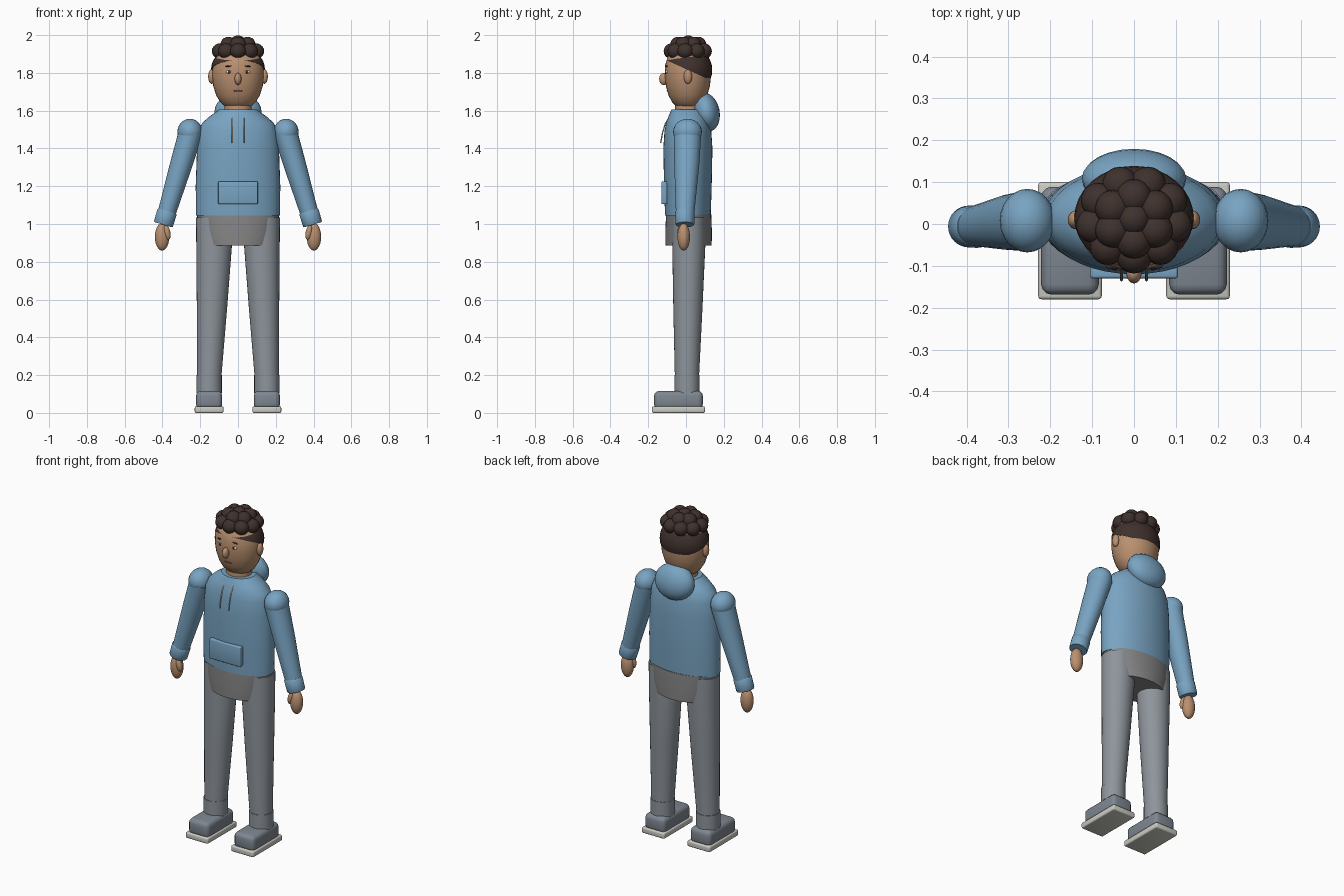
import bpy, bmesh
from math import sin, cos, tau, radians
from mathutils import Matrix, Vector

cube = bpy.data.objects.get("Cube")
if cube:
    bpy.data.objects.remove(cube, do_unlink=True)


def material(name, r, g, b):
    m = bpy.data.materials.new(name)
    m.use_nodes = True
    m.diffuse_color = (r, g, b, 1)
    bsdf = next(n for n in m.node_tree.nodes if n.type == "BSDF_PRINCIPLED")
    bsdf.inputs["Base Color"].default_value = (r, g, b, 1)
    return m


BLUE = material("hoodie blue", .19, .37, .54)
GREY = material("trouser grey", .27, .30, .33)
HIP = material("hip grey", .24, .24, .245)
SKIN = material("skin", .49, .28, .16)
HAIR = material("dark brown hair", .05, .031, .026)
SOLE = material("pale sole", .60, .60, .55)
SHOE = material("shoe slate", .21, .24, .28)
WHITE = material("eye white", .75, .75, .72)
LIP = material("lip brown", .22, .08, .06)


def finish(name, bm, mat, matrix=None):
    """Turn a bmesh into a named, smooth object with sharp creases kept."""
    if matrix:
        bm.transform(matrix)
    bmesh.ops.recalc_face_normals(bm, faces=bm.faces)
    for f in bm.faces:
        f.smooth = True
    me = bpy.data.meshes.new(name)
    bm.to_mesh(me)
    bm.free()
    me.set_sharp_from_angle(angle=radians(35))
    me.materials.append(mat)
    ob = bpy.data.objects.new(name, me)
    bpy.context.collection.objects.link(ob)
    return ob


def loft(name, rings, mat, matrix=None, n=32):
    """Skin elliptical rings given as (x, y, z, radius x, radius y)."""
    bm = bmesh.new()
    loops = [[bm.verts.new((x + rx * cos(tau * i / n), y + ry * sin(tau * i / n), z))
              for i in range(n)] for x, y, z, rx, ry in rings]
    for a, b in zip(loops, loops[1:]):
        for i in range(n):
            j = (i + 1) % n
            bm.faces.new((a[i], a[j], b[j], b[i]))
    bm.faces.new(loops[0])
    bm.faces.new(loops[-1])
    return finish(name, bm, mat, matrix)


def ball(name, centre, radii, mat, tilt=None, cut=None, detail=24):
    """Ellipsoid, optionally tilted or trimmed by a plane (point, normal)."""
    bm = bmesh.new()
    bmesh.ops.create_uvsphere(bm, u_segments=detail, v_segments=detail // 2, radius=1)
    m = Matrix.Translation(centre)
    if tilt:
        m = m @ Matrix.Rotation(tilt[0], 4, tilt[1])
    bm.transform(m @ Matrix.Diagonal((*radii, 1)))
    if cut:
        geom = bm.verts[:] + bm.edges[:] + bm.faces[:]
        res = bmesh.ops.bisect_plane(bm, geom=geom, plane_co=cut[0], plane_no=cut[1], clear_inner=True)
        rim = [e for e in res["geom_cut"] if isinstance(e, bmesh.types.BMEdge)]
        bmesh.ops.contextual_create(bm, geom=rim)
    return finish(name, bm, mat)


def block(name, centre, size, mat, bevel):
    bm = bmesh.new()
    bmesh.ops.create_cube(bm, size=1)
    bm.transform(Matrix.Translation(centre) @ Matrix.Diagonal((*size, 1)))
    bmesh.ops.bevel(bm, geom=bm.edges[:], offset=bevel, segments=3, profile=.5, affect="EDGES")
    return finish(name, bm, mat)


# Body
loft("hoodie_body", [(0, .01, z, rx, ry) for z, rx, ry in (
    (1.045, .222, .121), (1.2, .224, .126), (1.4, .217, .13), (1.49, .208, .124),
    (1.535, .19, .115), (1.57, .15, .103), (1.605, .1, .088))], BLUE, n=40)
loft("hips", [(0, .014, z, rx, ry) for z, rx, ry in (
    (.885, .18, .122), (.96, .205, .123), (1.05, .218, .12))], HIP, n=40)
ball("hood", (0, .108, 1.592), (.125, .07, .104), BLUE, tilt=(.2, "X"))
block("front_pocket", (0, -.115, 1.165), (.21, .03, .12), BLUE, .006)
loft("neck", [(0, .01, 1.56, .075, .07), (0, .01, 1.66, .07, .066)], SKIN)

# Head
loft("head", [(0, .01, z, r, r * .89) for z, r in (
    (1.612, .045), (1.622, .068), (1.645, .094), (1.68, .115), (1.73, .131), (1.785, .138),
    (1.84, .136), (1.89, .118), (1.93, .075), (1.945, .03))], SKIN)
ball("nose", (0, -.118, 1.768), (.018, .024, .032), SKIN)
ball("mouth", (0, -.0965, 1.705), (.026, .006, .004), LIP, detail=16)

# Hair: a cap trimmed on a slant, then rings of curls
ball("hair_cap", (0, .013, 1.815), (.143, .126, .128), HAIR,
     cut=(Vector((0, 0, 1.82)), Vector((0, .45, 1))), detail=32)
for count, radius, z, size in ((9, .097, 1.915, .043), (6, .058, 1.95, .043), (1, 0, 1.96, .04)):
    for i in range(count):
        a = tau * i / count - tau / 4
        ball("hair_curl", (radius * cos(a), .012 + radius * .9 * sin(a), z),
             (size, size, size * .96), HAIR, detail=20)

for s, side in ((1, "left"), (-1, "right")):
    flip = Matrix.Diagonal((s, 1, 1, 1))

    # Face details
    ball(side + "_ear", (s * .14, .01, 1.78), (.018, .022, .038), SKIN)
    ball(side + "_eye", (s * .046, -.1, 1.805), (.017, .009, .009), WHITE, detail=16)
    ball(side + "_pupil", (s * .046, -.106, 1.805), (.007, .005, .008), HAIR, detail=12)
    ball(side + "_eyebrow", (s * .047, -.101, 1.836), (.022, .007, .004), HAIR,
         tilt=(s * .1, "Y"), detail=12)

    # Drawstring hanging from the neckline
    loft(side + "_drawstring", [(s * .03, y, z, .0035, .0035) for y, z in (
        (-.134, 1.43), (-.125, 1.48), (-.11, 1.53), (-.09, 1.565))], SOLE, n=8)

    # Sleeve, built straight down and swung outward
    swing = flip @ Matrix.Translation((.25, .008, 1.485)) @ Matrix.Rotation(-.29, 4, "Y")
    ball(side + "_shoulder", (s * .255, .008, 1.488), (.066, .076, .069), BLUE)
    loft(side + "_sleeve", [(0, 0, 0, .064, .073), (0, -.004, -.18, .059, .066),
                            (0, -.014, -.49, .046, .046)], BLUE, swing)
    loft(side + "_cuff", [(0, -.014, -.435, .05, .048), (0, -.014, -.44, .053, .051),
                          (0, -.014, -.505, .052, .05), (0, -.014, -.51, .049, .047)], BLUE, swing)
    ball(side + "_hand", (s * .402, -.012, .932), (.038, .033, .073), SKIN)
    ball(side + "_thumb", (s * .375, -.028, .955), (.017, .018, .04), SKIN, tilt=(s * .2, "Y"))

    # Leg and footwear
    loft(side + "_leg", [(.128, .015, 1.035, .094, .088), (.126, .015, .9, .095, .088),
                         (.138, .01, .55, .08, .077), (.152, .005, .19, .064, .064),
                         (.152, .005, .11, .064, .064)], GREY, flip)
    loft(side + "_trouser_cuff", [(.153, .005, .105, .067, .067),
                                  (.153, .005, .2, .067, .067)], GREY, flip)
    block(side + "_shoe", (s * .153, -.04, .068), (.138, .258, .096), SHOE, .025)
    block(side + "_sole", (s * .153, -.04, .0175), (.152, .28, .035), SOLE, .008)
